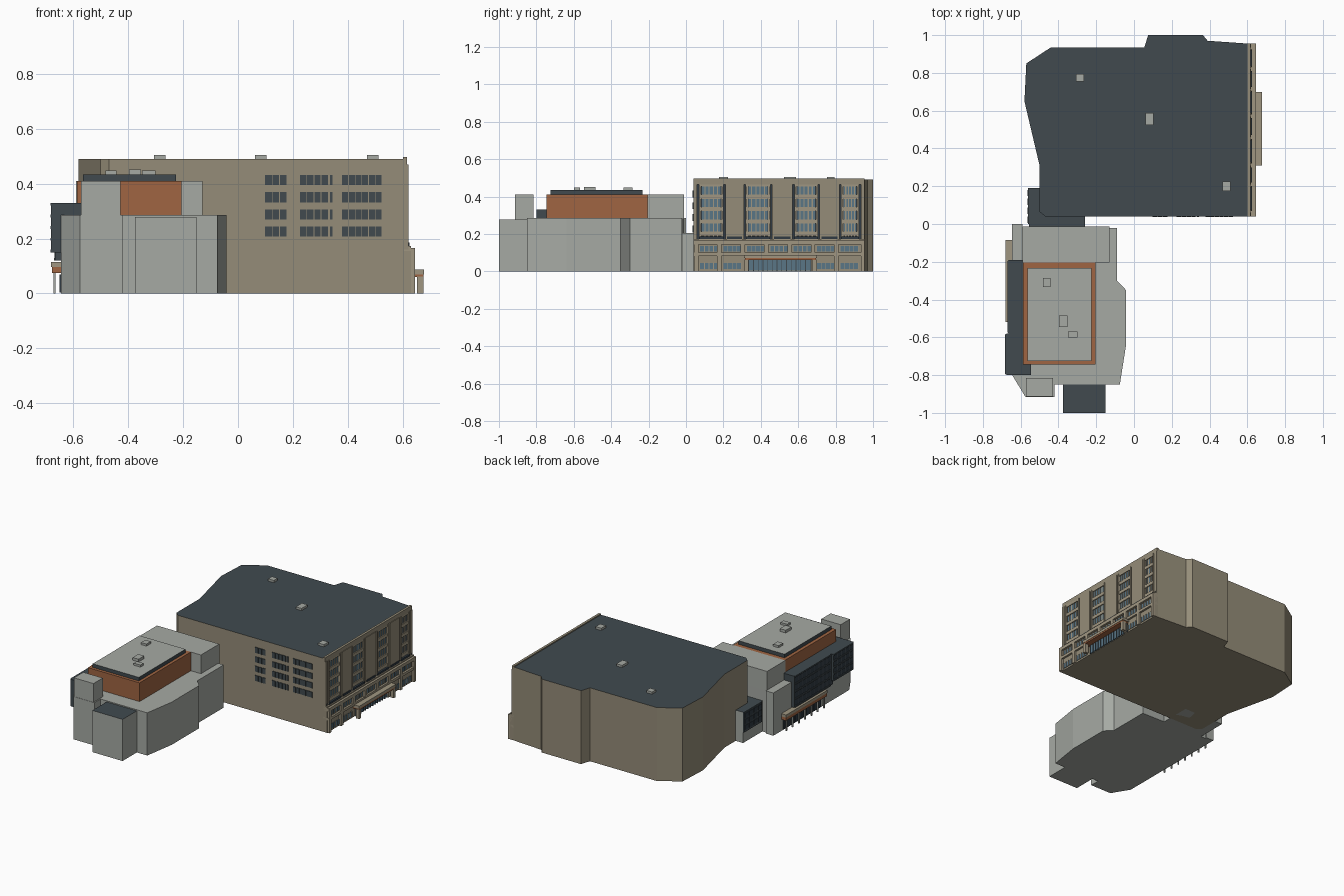
import bpy, bmesh

cube = bpy.data.objects.get("Cube")
if cube:
    bpy.data.objects.remove(cube, do_unlink=True)


def material(name, *rgb):
    m = bpy.data.materials.new(name)
    m.use_nodes = True
    m.diffuse_color = (*rgb, 1)
    m.node_tree.nodes["Principled BSDF"].inputs["Base Color"].default_value = (*rgb, 1)
    return m


TAN = material("tan stone", .30, .265, .19)
TRIM = material("pale tan trim", .35, .305, .22)
GREY = material("pale grey panel", .38, .40, .37)
SLATE = material("slate", .052, .068, .078)
ORANGE = material("terracotta", .35, .13, .055)
GLASS = material("blue glass", .10, .18, .24)
DARK = material("dark glass", .03, .042, .055)


def finish(name, bm, mats):
    bmesh.ops.recalc_face_normals(bm, faces=bm.faces)
    me = bpy.data.meshes.new(name)
    bm.to_mesh(me)
    bm.free()
    for m in mats:
        me.materials.append(m)
    ob = bpy.data.objects.new(name, me)
    bpy.context.collection.objects.link(ob)
    return ob


def prism(name, outline, z0, z1, side, top=None):
    """Extruded footprint whose upward face may have its own colour."""
    bm = bmesh.new()
    base = bm.faces.new([bm.verts.new((x, y, z0)) for x, y in outline])
    ext = bmesh.ops.extrude_face_region(bm, geom=[base])["geom"]
    for v in ext:
        if isinstance(v, bmesh.types.BMVert):
            v.co.z = z1
    bmesh.ops.recalc_face_normals(bm, faces=bm.faces)
    bm.normal_update()
    for f in bm.faces:
        f.material_index = int(f.normal.z > .5)
    return finish(name, bm, [side, top or side])


def boxes(name, items, mat):
    """Several boxes, each (x0, x1, y0, y1, z0, z1), in one object."""
    bm = bmesh.new()
    for x0, x1, y0, y1, z0, z1 in items:
        for v in bmesh.ops.create_cube(bm, size=1)["verts"]:
            v.co.x = x1 if v.co.x > 0 else x0
            v.co.y = y1 if v.co.y > 0 else y0
            v.co.z = z1 if v.co.z > 0 else z0
    return finish(name, bm, [mat])


def block(name, x0, x1, y0, y1, z0, z1, side, top=None):
    return prism(name, [(x0, y0), (x1, y0), (x1, y1), (x0, y1)], z0, z1, side, top)


def steps(a, b, n):
    return [a + (b - a) * i / n for i in range(n + 1)]


# Large hall with slate roof
prism("main_hall", [(-.5, .065), (-.47, .04), (.605, .04), (.605, .955), (.39, .97),
                    (.365, 1), (.075, 1), (.055, .935), (-.44, .935), (-.57, .85),
                    (-.58, .65), (-.5, .31)], 0, .49, TAN, SLATE)
boxes("main_roof_units", [(x - .021, x + .021, y - s, y + s, .488, .505) for x, y, s in
                          ((-.285, .775, .02), (.082, .555, .032), (.49, .2, .024))], GREY)

# Front wall windows
panes = []
for row in range(4):
    z = .207 + row * .0625
    for x0, x1, n in ((.098, .178, 3), (.225, .328, 4), (.333, .345, 1), (.378, .524, 6)):
        w = (x1 - x0) / n
        panes += [(x0 + i * w + .0012, x0 + (i + 1) * w - .0012, .036, .045, z, z + .037)
                  for i in range(n)]
boxes("front_windows", panes, SLATE)

# Upper street facade: four tall window bays between piers
bays = [(.06, .21), (.31, .46), (.57, .715), (.82, .935)]
edges = [.04] + [y for bay in bays for y in bay] + [.955]
boxes("facade_piers", [(.6, .62, edges[i], edges[i + 1], .16, .47)
                       for i in range(0, len(edges), 2)], TAN)
boxes("facade_parapet", [(.6, .616, .04, .955, .465, .497)], TAN)
glass, dark, trim = [], [], []
for y0, y1 in bays:
    dark.append((.6, .607, y0, y1, .16, .47))
    glass.append((.604, .609, y0 + .025, y1 - .025, .19, .455))
    for row in range(5):
        z = .19 + row * .066
        trim.append((.6, .616, y0 + .015, y1 - .015, z, z + .022))
    for y in steps(y0 + .018, y1 - .018, 5):
        trim.append((.6, .612, y - .003, y + .003, .18, .465))
    for y in (y0 + .013, y1 - .013):
        trim.append((.6, .621, y - .004, y + .004, .18, .468))
boxes("bay_shadow_panels", dark, DARK)
boxes("bay_glass", glass, GLASS)
boxes("bay_frames", trim, TRIM)

# Projecting lower storeys of the facade
boxes("base_wall", [(.6, .63, .04, .955, 0, .155)], TAN)
boxes("base_ledges", [(.6, .645, .04, .955, .143, .165), (.6, .643, .04, .955, .082, .1),
                      (.6, .63, .04, .955, .165, .172)], TRIM)
strip = [(.6, .624, y0 + .01, y1 - .01, .173, .186) for y0, y1 in zip(edges, edges[1:])]
boxes("strip_windows", strip, DARK)
glass, dark, trim = [], [], []
for i, y in enumerate(steps(.06, .935, 7)[:-1]):
    y1 = y + .125
    trim.append((.62, .645, y - .018, y + .006, .09, .155))
    glass.append((.62, .632, y + .014, y1 - .014, .106, .136))
    trim += [(.62, .636, m - .002, m + .002, .104, .138) for m in steps(y + .014, y1 - .014, 4)]
    if i not in (2, 3, 4):
        trim.append((.62, .645, y - .018, y + .006, 0, .09))
        dark.append((.62, .633, y + .014, y1 - .014, .012, .045))
        trim += [(.62, .636, m - .002, m + .002, .01, .047)
                 for m in steps(y + .014, y1 - .014, 4)]
trim += [(.62, .645, .935, .955, 0, .155)]
boxes("base_upper_glass", glass, GLASS)
boxes("base_lower_glass", dark, GLASS)
boxes("base_piers", trim, TRIM)

# Street entrance with canopy
boxes("entrance_glass", [(.62, .635, .335, .69, .004, .065)], GLASS)
boxes("entrance_mullions", [(.62, .639, y - .002, y + .002, 0, .066)
                            for y in steps(.335, .69, 14)], SLATE)
boxes("entrance_canopy", [(.62, .678, .31, .7, .07, .087)], TRIM)
boxes("entrance_fascia", [(.62, .676, .315, .695, .06, .07)], ORANGE)
boxes("entrance_posts", [(.652, .676, y, y + .022, 0, .062) for y in (.312, .676)], TRIM)

# Link between the two buildings
block("link_block", -.555, -.26, -.03, .19, 0, .205, GREY, SLATE)
boxes("link_glazing", [(-.56, -.553, .0, .19, .07, .205)], SLATE)
boxes("link_glass", [(-.563, -.557, y + .006, y + .04, z, z + .03)
                     for y in steps(.0, .188, 4)[:-1] for z in (.085, .125, .165)], DARK)

# Smaller theatre: grey base and raised blocks
prism("theatre_base", [(-.645, 0), (-.59, 0), (-.59, -.012), (-.09, -.022), (-.09, -.3),
                       (-.042, -.35), (-.042, -.64), (-.075, -.85), (-.42, -.85),
                       (-.42, -.915), (-.575, -.915), (-.645, -.8)], 0, .285, GREY)
block("rear_raised_block", -.59, -.13, -.205, -.012, .28, .41, GREY)
block("front_raised_block", -.572, -.428, -.913, -.815, .28, .41, GREY)
block("front_annex", -.375, -.152, -1, -.84, 0, .278, GREY, SLATE)

# Terracotta auditorium with overhanging roof slab
block("auditorium", -.587, -.205, -.745, -.205, .28, .41, ORANGE)
block("auditorium_roof", -.565, -.225, -.725, -.232, .41, .434, SLATE, GREY)
boxes("theatre_roof_units", [(-.483, -.443, -.333, -.287, .43, .448),
                             (-.397, -.353, -.545, -.485, .43, .452),
                             (-.35, -.3, -.6, -.568, .43, .448)], GREY)

# Slate window boxes hung on the left-hand wall
block("window_box_long", -.664, -.585, -.6, -.19, .12, .33, SLATE)
block("window_box_short", -.676, -.545, -.8, -.58, .15, .33, SLATE)
panes, fins = [], []
for x, y0, y1, z0, n in ((-.664, -.575, -.195, .125, 9), (-.676, -.795, -.585, .155, 5)):
    for y in steps(y0, y1, n):
        fins.append((x - .004, x, y - .003, y + .003, z0, .328))
    for z in steps(z0, .325, 4):
        fins.append((x - .006, x, y0, y1, z - .005, z + .005))
    panes.append((x - .001, x, y0, y1, z0, .328))
boxes("window_box_panes", panes, DARK)
boxes("window_box_fins", fins, SLATE)

# Left-hand entrance canopy, posts and doors
boxes("side_canopy", [(-.68, -.61, -.52, -.085, .097, .115)], TRIM)
boxes("side_canopy_fascia", [(-.678, -.61, -.518, -.087, .075, .097)], ORANGE)
boxes("side_posts", [(-.672, -.664, y - .004, y + .004, 0, .076)
                     for y in steps(-.5, -.105, 6)], GREY)
boxes("side_doors", [(-.65, -.64, y + .004, y + .036, .004, .07)
                     for y in steps(-.5, -.1, 10)[:-1]], DARK)
